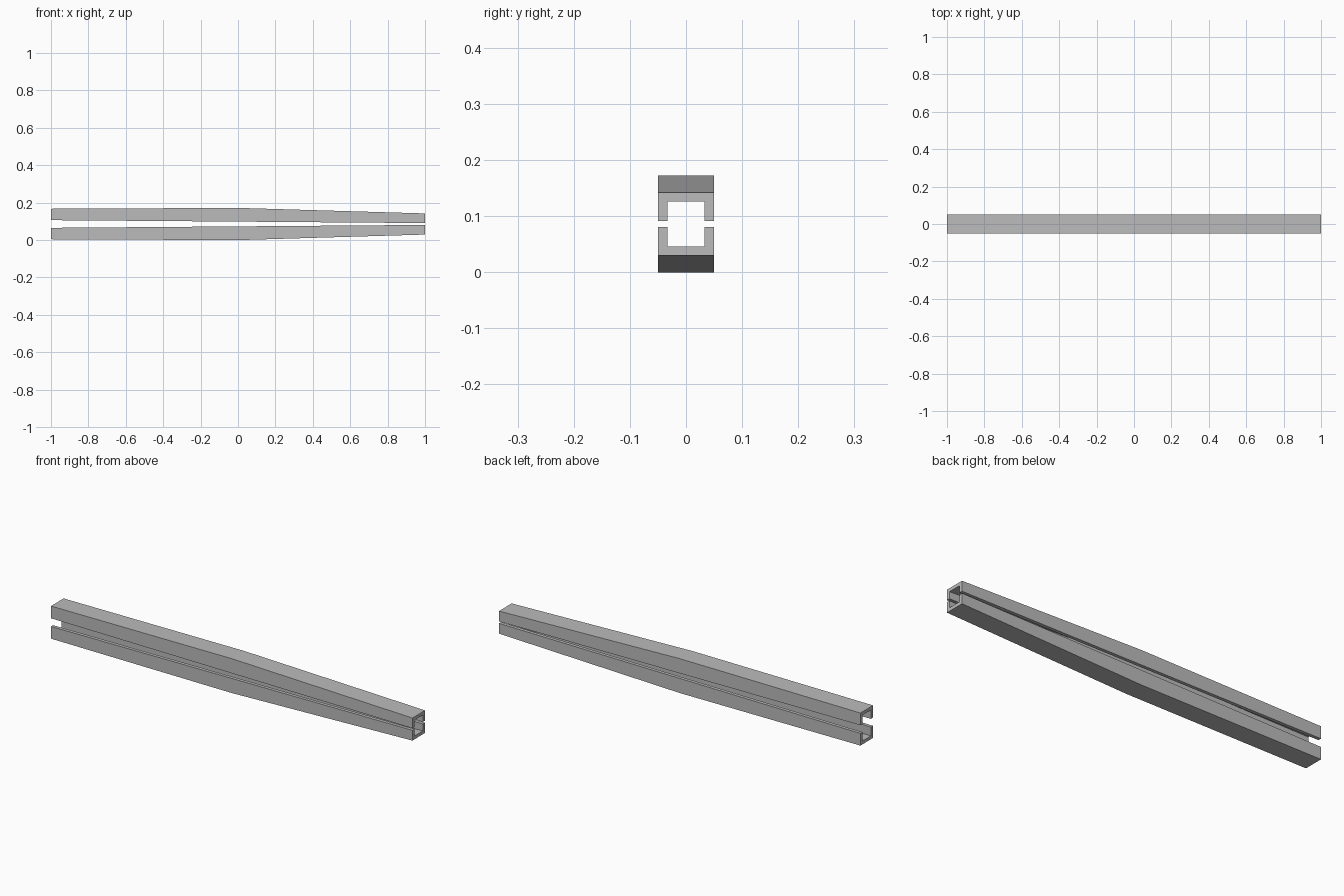
import bpy
import bmesh

cube = bpy.data.objects.get("Cube")
if cube:
    bpy.data.objects.remove(cube, do_unlink=True)

grey = bpy.data.materials.new("steel grey")
grey.use_nodes = True
grey.diffuse_color = (0.5, 0.5, 0.5, 1)
grey.node_tree.nodes["Principled BSDF"].inputs["Base Color"].default_value = (0.5, 0.5, 0.5, 1)

CENTRE_Z = 0.086   # height of the plane between the two channels
HALF_WIDTH = 0.05
WALL = 0.0168

# Stations along the beam: x, lip offset and back offset from the centre plane
STATIONS = [(-1, 0.0205, 0.0815), (0, 0.0128, 0.086), (1, 0.005, 0.0565)]


def channel(name, side):
    """Loft a U-shaped section through the stations; side is +1 up, -1 down."""
    bm = bmesh.new()
    rings = []
    inner = HALF_WIDTH - WALL
    for x, lip, back in STATIONS:
        web = back - WALL
        section = [(-HALF_WIDTH, lip), (-HALF_WIDTH, back),
                   (HALF_WIDTH, back), (HALF_WIDTH, lip),
                   (inner, lip), (inner, web), (-inner, web), (-inner, lip)]
        rings.append([bm.verts.new((x, y, CENTRE_Z + side * d)) for y, d in section])
    for a, b in zip(rings, rings[1:]):
        for i in range(len(a)):
            j = (i + 1) % len(a)
            bm.faces.new((a[i], a[j], b[j], b[i]))
    # End caps: two flanges and the web between them
    for ring in (rings[0], rings[-1]):
        for quad in ((0, 1, 6, 7), (1, 2, 5, 6), (2, 3, 4, 5)):
            bm.faces.new([ring[i] for i in quad])
    bmesh.ops.recalc_face_normals(bm, faces=bm.faces)
    mesh = bpy.data.meshes.new(name)
    bm.to_mesh(mesh)
    bm.free()
    mesh.materials.append(grey)
    bpy.context.collection.objects.link(bpy.data.objects.new(name, mesh))


channel("upper_channel", 1)
channel("lower_channel", -1)
